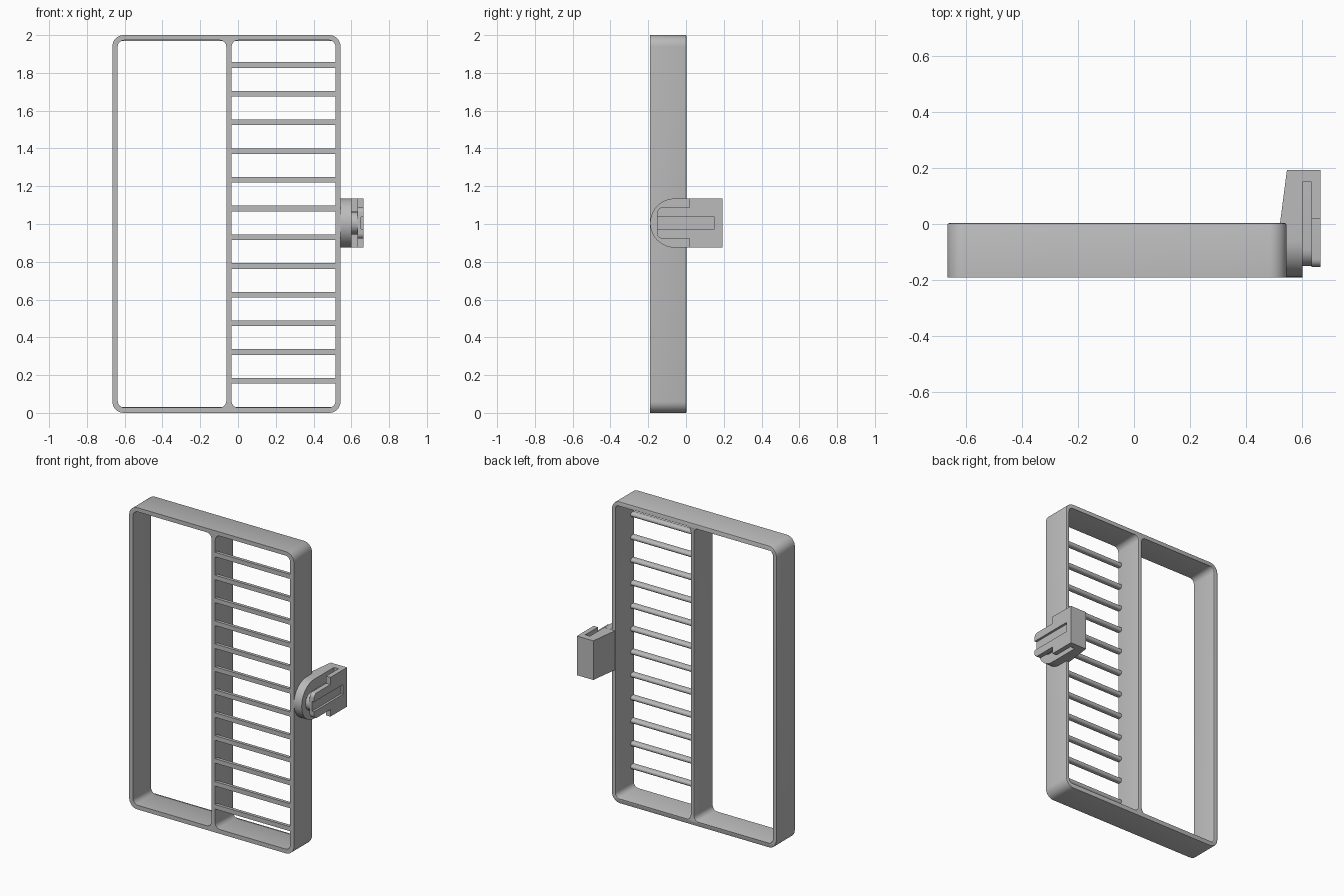
import bpy, bmesh
from math import cos, sin, pi, radians

cube = bpy.data.objects.get("Cube")
if cube:
    bpy.data.objects.remove(cube, do_unlink=True)

grey = bpy.data.materials.new("plain_grey")
grey.use_nodes = True
COLOUR = (0.5, 0.5, 0.5, 1)
grey.diffuse_color = COLOUR
grey.node_tree.nodes["Principled BSDF"].inputs["Base Color"].default_value = COLOUR

FRONT, BACK = -0.19, 0.003
MID = 1.005          # height of the clip centre


def finish(name, bm):
    bmesh.ops.recalc_face_normals(bm, faces=bm.faces)
    mesh = bpy.data.meshes.new(name)
    bm.to_mesh(mesh)
    bm.free()
    mesh.materials.append(grey)
    obj = bpy.data.objects.new(name, mesh)
    bpy.context.collection.objects.link(obj)
    bpy.ops.object.select_all(action='DESELECT')
    obj.select_set(True)
    bpy.context.view_layer.objects.active = obj
    bpy.ops.object.shade_smooth_by_angle(angle=radians(35))
    return obj


def prism(name, profile, axis, lo, hi):
    """Extrude a (y, z) profile along x, or an (x, y) profile along z."""
    bm = bmesh.new()
    place = (lambda p: (lo, p[0], p[1])) if axis == 'X' else (lambda p: (p[0], p[1], lo))
    face = bm.faces.new([bm.verts.new(place(p)) for p in profile])
    top = bmesh.ops.extrude_face_region(bm, geom=[face])
    verts = [v for v in top["geom"] if isinstance(v, bmesh.types.BMVert)]
    step = (hi - lo, 0, 0) if axis == 'X' else (0, 0, hi - lo)
    bmesh.ops.translate(bm, verts=verts, vec=step)
    return finish(name, bm)


def arc(cx, cy, r, start, end, steps=8):
    angles = [radians(start + (end - start) * i / steps) for i in range(steps + 1)]
    return [(cx + r * cos(a), cy + r * sin(a)) for a in angles]


def rounded(x0, x1, y0, y1, r):
    return (arc(x1 - r, y1 - r, r, 0, 90) + arc(x0 + r, y1 - r, r, 90, 180)
            + arc(x0 + r, y0 + r, r, 180, 270) + arc(x1 - r, y0 + r, r, 270, 360))


# Frame: rounded outline with two openings, extruded through its depth
curve = bpy.data.curves.new("frame_outline", 'CURVE')
curve.dimensions = '2D'
curve.fill_mode = 'BOTH'
curve.extrude = (BACK - FRONT) / 2
for loop in (rounded(-0.665, 0.543, 0, 2, 0.06),
             rounded(-0.637, -0.062, 0.028, 1.973, 0.035),
             rounded(-0.034, 0.516, 0.028, 1.973, 0.035)):
    spline = curve.splines.new('POLY')
    spline.points.add(len(loop) - 1)
    for point, (x, y) in zip(spline.points, loop):
        point.co = (x, y, 0, 1)
    spline.use_cyclic_u = True
outline = bpy.data.objects.new("frame_outline", curve)
bpy.context.collection.objects.link(outline)
bpy.context.view_layer.update()
filled = outline.evaluated_get(bpy.context.evaluated_depsgraph_get())
bm = bmesh.new()
bm.from_mesh(filled.to_mesh())
filled.to_mesh_clear()
bpy.data.objects.remove(outline, do_unlink=True)
bmesh.ops.remove_doubles(bm, verts=bm.verts, dist=0.0001)
for v in bm.verts:
    v.co = (v.co.x, v.co.z + (FRONT + BACK) / 2, v.co.y)
bmesh.ops.recalc_face_normals(bm, faces=bm.faces)
# Softened back rim
rim = [e for e in bm.edges if all(v.co.y > BACK - 0.001 for v in e.verts)
       and len(e.link_faces) == 2 and e.calc_face_angle() > 1]
bmesh.ops.bevel(bm, geom=rim, offset=0.006, segments=2, profile=0.5, affect='EDGES')
finish("frame", bm)

# Rungs: flat in front, rounded behind
for i in range(12):
    z = 0.17 + i * 0.152
    profile = [(FRONT, z - 0.015)] + arc(FRONT + 0.018, z, 0.015, -90, 90) + [(FRONT, z + 0.015)]
    prism(f"rung_{i + 1}", profile, 'X', -0.04, 0.52)

# Clip base: round-nosed plate on the side wall, and the tapered block behind it
R = 0.13
nose = arc(FRONT + R, MID, R, 90, 270, 20)
prism("clip_base", nose + [(0, MID - R), (0, MID + R)], 'X', 0.535, 0.6)
prism("clip_block", [(0.52, 0), (0.6, 0), (0.6, 0.15), (0.665, 0.15), (0.665, 0.193),
                     (0.545, 0.193)], 'Z', MID - R, MID + R - 0.0005)

# Clip neck joining the base to the outer plate
H = 0.06
prism("clip_neck", arc(-0.09, MID, H, 90, 270, 12) + [(0.15, MID - H), (0.15, MID + H)],
      'X', 0.595, 0.64)


# Clip outer plate: narrow tongue, wide rear, with a long groove down the middle
def half_plate(side, inner):
    tongue = arc(-0.125, 0.055, 0.028, 180, 90, 5)
    pts = [(-0.153, inner)] + tongue + [(0.018, 0.083), (0.018, R), (0.15, R), (0.15, inner)]
    return [(y, MID + side * z) for y, z in pts]


for side, label in ((1, "upper"), (-1, "lower")):
    prism(f"clip_plate_{label}", half_plate(side, 0), 'X', 0.633, 0.65)
    prism(f"clip_rail_{label}", half_plate(side, 0.032), 'X', 0.65, 0.665)
